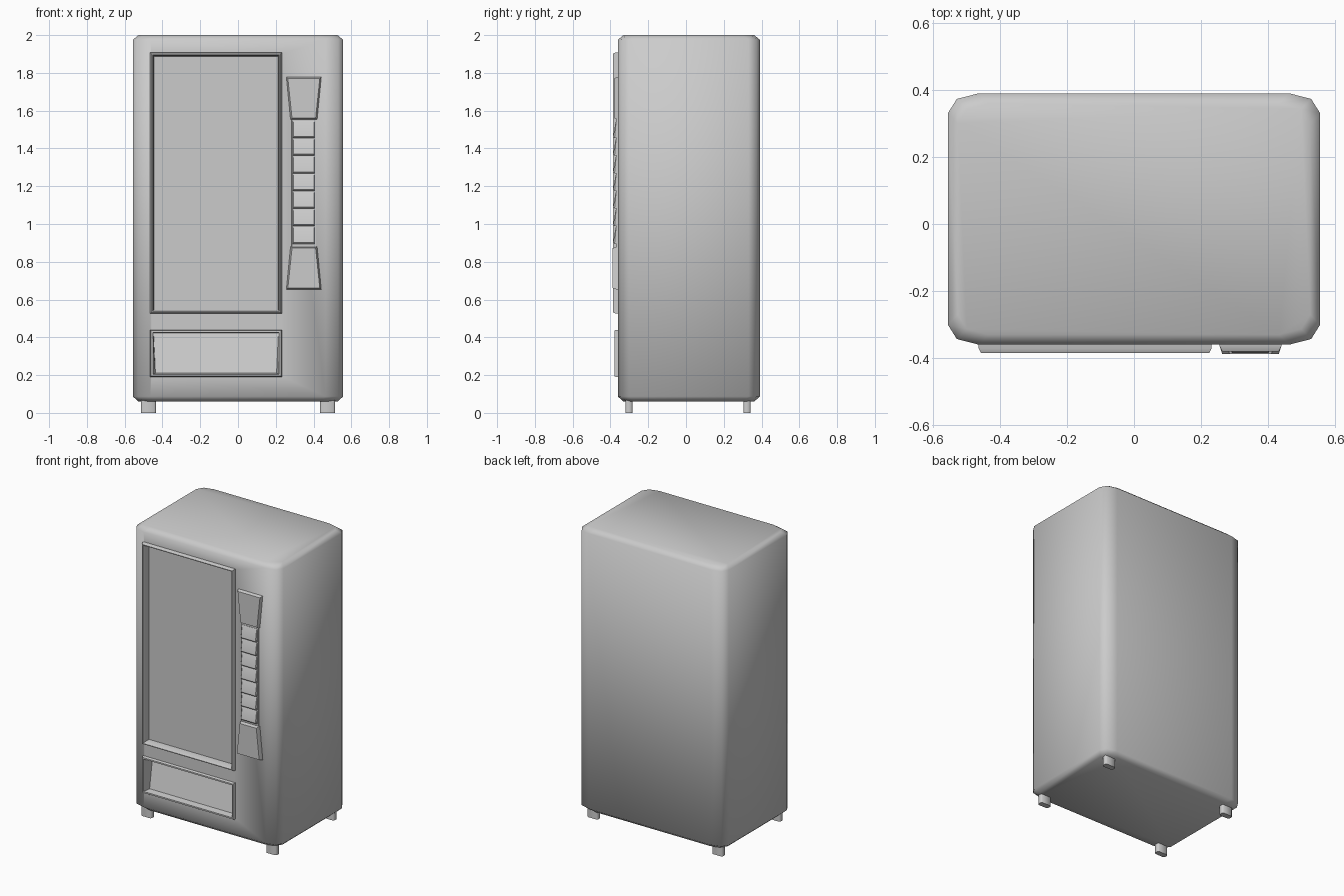
import bpy, bmesh, math

if "Cube" in bpy.data.objects:
    bpy.data.objects.remove(bpy.data.objects["Cube"])


def loft(name, rings, angle=35):
    """Closed solid skinned through rings that share a point count."""
    bm = bmesh.new()
    loops = [[bm.verts.new(p) for p in r] for r in rings]
    n = len(loops[0])
    for a, b in zip(loops, loops[1:]):
        for i in range(n):
            j = (i + 1) % n
            bm.faces.new((a[i], a[j], b[j], b[i]))
    bm.faces.new(loops[0][::-1])
    bm.faces.new(loops[-1])
    bmesh.ops.recalc_face_normals(bm, faces=bm.faces[:])
    me = bpy.data.meshes.new(name)
    bm.to_mesh(me)
    bm.free()
    ob = bpy.data.objects.new(name, me)
    bpy.context.collection.objects.link(ob)
    smooth(ob, angle)
    return ob


def smooth(ob, angle):
    bpy.ops.object.select_all(action='DESELECT')
    ob.select_set(True)
    bpy.context.view_layer.objects.active = ob
    bpy.ops.object.shade_smooth_by_angle(angle=math.radians(angle))


def front_ring(x0, x1, z0, z1, y, flare=0.0, y_top=None):
    """Four-point ring facing the front; flare widens the top edge."""
    yt = y if y_top is None else y_top
    return [(x0, y, z0), (x1, y, z0), (x1 + flare, yt, z1), (x0 - flare, yt, z1)]


def inset_ring(box, d, y):
    x0, x1, z0, z1 = box
    return front_ring(x0 + d, x1 - d, z0 + d, z1 - d, y)


def body_ring(z, d):
    """Rounded rectangle plan with two-facet corners."""
    hx, hy, cy = 0.557 - d, 0.376 - d, 0.015
    q = [(hx, hy - 0.06), (hx - 0.027, hy - 0.017), (hx - 0.093, hy)]
    pts = []
    for sx, sy in ((1, 1), (-1, 1), (-1, -1), (1, -1)):
        c = q if sx * sy > 0 else q[::-1]
        pts += [(sx * x, cy + sy * y, z) for x, y in c]
    return pts


# Cabinet
body = loft("cabinet", [body_ring(0.06, 0.03), body_ring(0.087, 0.0),
                        body_ring(1.975, 0.0), body_ring(2.0, 0.03)], 60)

window = (-0.465, 0.232, 0.525, 1.908)
tray = (-0.465, 0.232, 0.19, 0.44)

# Pockets cut into the cabinet behind the window and the tray
for box, depth in ((window, -0.322), (tray, -0.262)):
    cutter = loft("pocket_cutter", [inset_ring(box, 0.008, depth),
                                    inset_ring(box, 0.008, -0.6)])
    cutter.hide_render = True
    bpy.context.view_layer.objects.active = body
    mod = body.modifiers.new("pocket", 'BOOLEAN')
    mod.operation = 'DIFFERENCE'
    mod.solver = 'EXACT'
    mod.object = cutter
    # keep the pocket ahead of the shading modifier, if there is one
    bpy.ops.object.modifier_move_to_index(modifier=mod.name, index=0)
    bpy.ops.object.modifier_apply(modifier=mod.name)
    bpy.data.objects.remove(cutter, do_unlink=True)
smooth(body, 60)

# Display window: stepped frame and recessed pane
loft("display_window", [inset_ring(window, d, y) for d, y in (
    (0.0, -0.315), (0.0, -0.372), (0.007, -0.386),
    (0.012, -0.386), (0.018, -0.37), (0.02, -0.33))])

# Delivery tray: frame with a sloping flap
loft("delivery_tray", [
    inset_ring(tray, 0.0, -0.255), inset_ring(tray, 0.0, -0.372),
    inset_ring(tray, 0.004, -0.379), inset_ring(tray, 0.014, -0.379),
    front_ring(-0.437, 0.204, 0.21, 0.424, -0.335, 0.01, -0.285)])


# Control panel: flared plates above and below a strip of buttons
def plate(name, z_wide, z_narrow, y):
    rings = []
    for d, yy in ((0.0, -0.34), (0.0, -0.365), (0.008, y)):
        s = d if z_wide < z_narrow else -d
        rings.append([(0.256 + d, yy, z_wide + s), (0.441 - d, yy, z_wide + s),
                      (0.419 - d, yy, z_narrow - s), (0.278 + d, yy, z_narrow - s)])
    loft(name, rings)


plate("coin_plate", 1.778, 1.553, -0.381)
plate("change_plate", 0.653, 0.880, -0.389)
loft("button_strip", [front_ring(0.281, 0.416, 0.878, 1.555, -0.34),
                      front_ring(0.285, 0.412, 0.878, 1.555, -0.368)])
pitch = (1.548 - 0.895) / 7
for i in range(7):
    z0 = 0.895 + i * pitch
    z1 = z0 + pitch - 0.004
    loft("button_%d" % (i + 1), [
        front_ring(0.289, 0.406, z0, z1, -0.35),
        front_ring(0.289, 0.406, z0, z1, -0.378, 0, -0.37),
        front_ring(0.293, 0.402, z0 + 0.008, z1 - 0.006, -0.386, 0, -0.373)])

# Feet
for sx in (-1, 1):
    for label, cy in (("front", -0.302), ("back", 0.323)):
        outline = [(0.04, 0.011), (0.031, 0.019), (-0.031, 0.019), (-0.04, 0.011),
                   (-0.04, -0.011), (-0.031, -0.019), (0.031, -0.019), (0.04, -0.011)]
        side = "left" if sx < 0 else "right"
        loft("%s_%s_foot" % (label, side),
             [[(sx * 0.474 + x, cy + y, z) for x, y in outline] for z in (0.0, 0.075)], 50)
